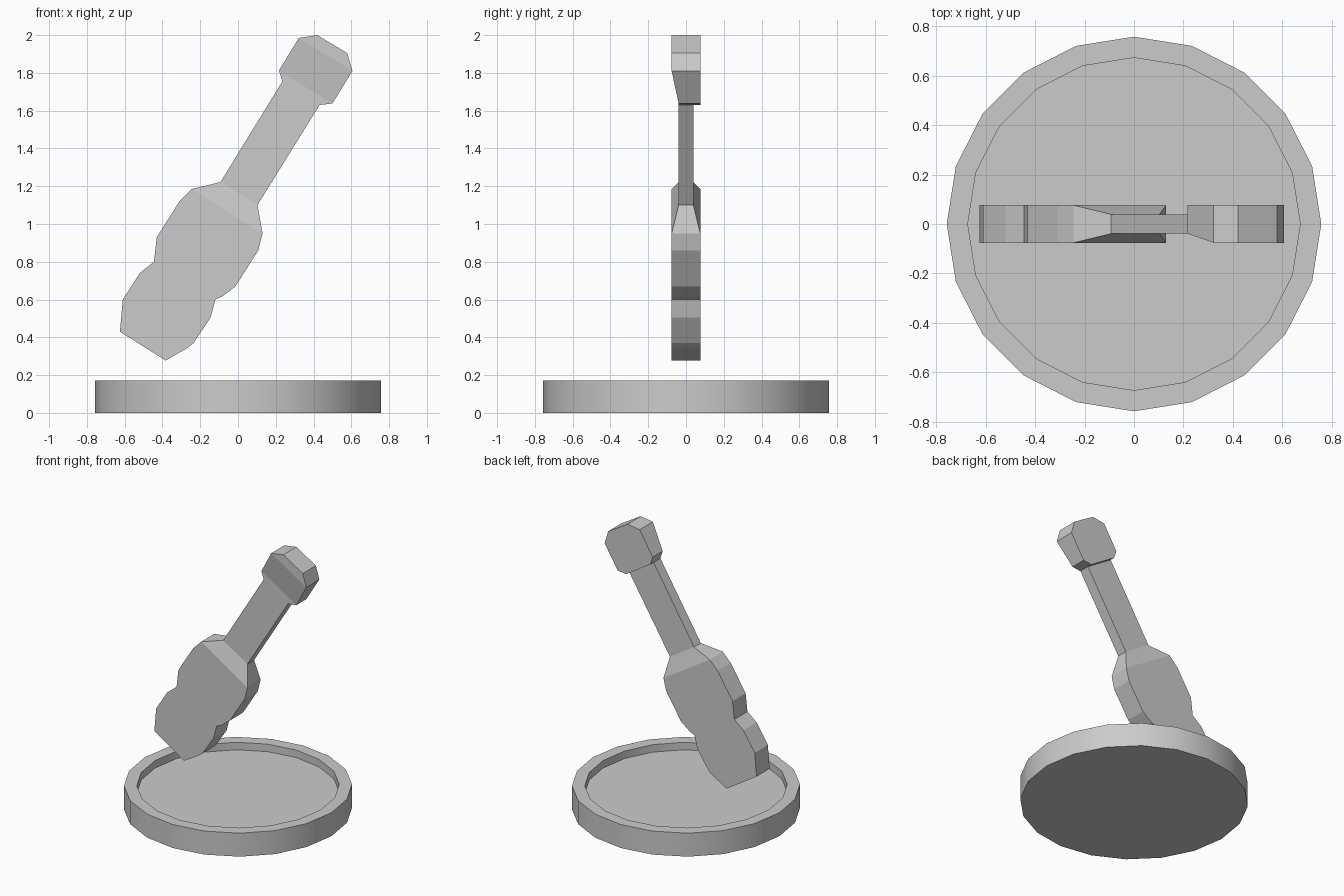
import bpy, bmesh, math

if "Cube" in bpy.data.objects:
    bpy.data.objects.remove(bpy.data.objects["Cube"])


def finish(bm, name):
    bmesh.ops.recalc_face_normals(bm, faces=bm.faces)
    mesh = bpy.data.meshes.new(name)
    bm.to_mesh(mesh)
    bm.free()
    ob = bpy.data.objects.new(name, mesh)
    bpy.context.collection.objects.link(ob)
    return ob


def slab(name, outline, panels, thin_front, thin_back):
    """Outline in x,z given thickness; panels list the flat areas by point index."""
    bm = bmesh.new()
    front = [bm.verts.new((x, -THIN if i in thin_front else -FULL, z))
             for i, (x, z) in enumerate(outline)]
    back = [bm.verts.new((x, THIN if i in thin_back else FULL, z))
            for i, (x, z) in enumerate(outline)]
    for panel in panels:
        bm.faces.new([front[i] for i in panel])
        bm.faces.new([back[i] for i in reversed(panel)])
    n = len(outline)
    for i in range(n):
        j = (i + 1) % n
        bm.faces.new((front[i], back[i], back[j], front[j]))
    return finish(bm, name)


FULL, THIN = 0.076, 0.039

# Body with tapered shoulder and thin neck
lower = [(0.13, 0.95), (0.107, 0.86), (-0.013, 0.67), (-0.085, 0.615),
         (-0.12, 0.60), (-0.145, 0.505), (-0.235, 0.37), (-0.265, 0.345),
         (-0.383, 0.277), (-0.625, 0.43), (-0.61, 0.60), (-0.52, 0.74),
         (-0.445, 0.80), (-0.43, 0.93), (-0.31, 1.12), (-0.245, 1.185)]
neck = [(-0.093, 1.222), (0.235, 1.755), (0.432, 1.63), (0.103, 1.10)]
slab("guitar_body_and_neck", lower + neck,
     [list(range(16)), [15, 16, 19, 0], [16, 17, 18, 19]],
     {16, 17, 18, 19}, {16, 17, 18, 19})

# Headstock: front slopes out from the neck, back steps out at once
head = [(0.235, 1.755), (0.217, 1.812), (0.322, 1.985), (0.42, 2.0),
        (0.578, 1.905), (0.606, 1.81), (0.50, 1.638), (0.432, 1.63)]
slab("guitar_head", head, [[0, 1, 6, 7], [1, 2, 5, 6], [2, 3, 4, 5]],
     {0, 1, 6, 7}, set())

# Round base with a shallow recess
SIDES = 20
bm = bmesh.new()
rings = []
for r, z in [(0.757, 0.0), (0.757, 0.172), (0.672, 0.172), (0.672, 0.117)]:
    rings.append([bm.verts.new((r * math.cos(math.tau * i / SIDES),
                                r * math.sin(math.tau * i / SIDES), z))
                  for i in range(SIDES)])
for a, b in zip(rings, rings[1:]):
    for i in range(SIDES):
        j = (i + 1) % SIDES
        bm.faces.new((a[i], a[j], b[j], b[i]))
bm.faces.new(rings[0])
bm.faces.new(rings[-1])
base = finish(bm, "round_base")
bpy.context.view_layer.objects.active = base
base.select_set(True)
bpy.ops.object.shade_smooth_by_angle(angle=math.radians(30))
